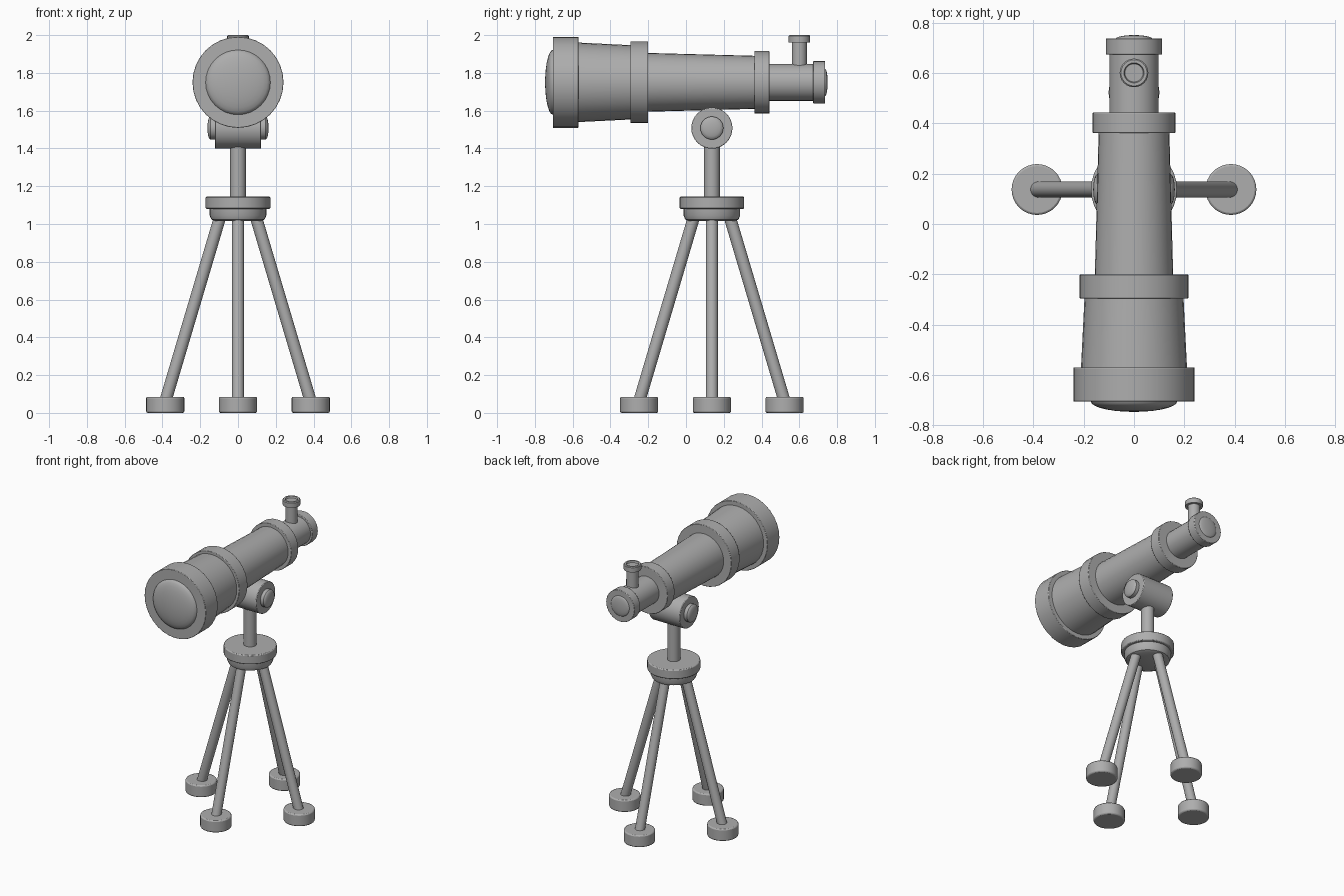
import bpy, bmesh, math
from mathutils import Vector

cube = bpy.data.objects.get("Cube")
if cube:
    bpy.data.objects.remove(cube, do_unlink=True)

grey = bpy.data.materials.new("plain_grey")
grey.use_nodes = True
colour = (0.42, 0.42, 0.42, 1)
grey.diffuse_color = colour
grey.node_tree.nodes["Principled BSDF"].inputs["Base Color"].default_value = colour

STAND_Y = 0.137
TUBE_Z = 1.75


def lathe(name, profile, origin=(0, 0, 0), axis=(0, 0, 1), sides=32, bevel=0):
    """Spin (radius, height) points about an axis through origin."""
    bm = bmesh.new()
    turn = Vector((0, 0, 1)).rotation_difference(Vector(axis))
    rings = []
    for r, h in profile:
        count = sides if r > 0 else 1
        rings.append([bm.verts.new(turn @ Vector((r * math.cos(a), r * math.sin(a), h)) + Vector(origin))
                      for a in (math.tau * i / sides for i in range(count))])
    for low, high in zip(rings, rings[1:]):
        for i in range(sides):
            j = (i + 1) % sides
            corners = [low[i % len(low)], low[j % len(low)], high[j % len(high)], high[i % len(high)]]
            bm.faces.new(list(dict.fromkeys(corners)))
    for ring in (rings[0], rings[-1]):
        if len(ring) > 1:
            bm.faces.new(ring)
    bmesh.ops.recalc_face_normals(bm, faces=bm.faces)
    mesh = bpy.data.meshes.new(name)
    bm.to_mesh(mesh)
    bm.free()
    mesh.materials.append(grey)
    obj = bpy.data.objects.new(name, mesh)
    bpy.context.collection.objects.link(obj)
    if bevel:
        mod = obj.modifiers.new("soft_edge", 'BEVEL')
        mod.width = bevel
        mod.segments = 2
        mod.limit_method = 'ANGLE'
        mod.angle_limit = math.radians(50)
    bpy.ops.object.select_all(action='DESELECT')
    obj.select_set(True)
    bpy.context.view_layer.objects.active = obj
    bpy.ops.object.shade_smooth_by_angle(angle=math.radians(35))
    return obj


def dome(radius, height, base, steps=7):
    """Quarter-ellipse profile closing at the axis."""
    pts = [(radius * math.cos(t), base + height * math.sin(t))
           for t in (math.pi / 2 * i / steps for i in range(steps))]
    return pts + [(0, base + height)]


# Optical tube, running front to back
tube = dict(origin=(0, 0, TUBE_Z), axis=(0, 1, 0))
lathe("front_tube", [(0.211, -0.58), (0.196, -0.28)], **tube)
lathe("main_tube", [(0.156, -0.22), (0.14, 0.38)], **tube)
lathe("eyepiece_tube", [(0.098, 0.42), (0.098, 0.69)], **tube)
for name, r, start, end in (("objective_ring", 0.241, -0.705, -0.57),
                            ("middle_ring", 0.216, -0.295, -0.2),
                            ("rear_ring", 0.165, 0.362, 0.442),
                            ("eyepiece_ring", 0.112, 0.673, 0.737)):
    lathe(name, [(r, start), (r, end)], bevel=0.003, **tube)

# Curved lenses
lathe("objective_lens", dome(0.172, 0.042, 0.704), (0, 0, TUBE_Z), (0, -1, 0))
lathe("eyepiece_lens", dome(0.072, 0.014, 0.736), **tube)

# Upright knob with a recessed top
lathe("knob_stem", [(0.04, 1.82), (0.04, 1.97)], (0, 0.6, 0), sides=24)
lathe("knob_cap", [(0.057, 1.962), (0.057, 1.995), (0.052, 2.0), (0.04, 2.0), (0.036, 1.99), (0, 1.99)],
      (0, 0.6, 0), sides=24)

# Tilting pivot with a domed bolt on each side
pivot = (0, STAND_Y, 1.508)
lathe("pivot_barrel", [(0.109, -0.122), (0.109, 0.122)], pivot, (1, 0, 0), bevel=0.004)
for side, name in ((1, "left_bolt"), (-1, "right_bolt")):
    lathe(name, [(0.061, 0.1)] + dome(0.061, 0.016, 0.146, 4), pivot, (side, 0, 0), sides=24)

# Column and mounting plates
stand = (0, STAND_Y, 0)
lathe("column", [(0.042, 1.12), (0.042, 1.46)], stand, sides=24)
lathe("upper_plate", [(0.171, 1.08), (0.171, 1.145)], stand, bevel=0.006)
lathe("lower_plate", [(0.12, 1.015), (0.141, 1.024), (0.15, 1.045), (0.15, 1.09)], stand)

# Four splayed legs with round feet
for i, name in enumerate(("left", "back", "right", "front")):
    a = math.pi / 2 * i
    out = Vector((math.cos(a), math.sin(a), 0))
    top = out * 0.094 + Vector((0, STAND_Y, 1.04))
    foot = out * 0.385 + Vector((0, STAND_Y, 0))
    bottom = foot + Vector((0, 0, 0.06))
    lathe(name + "_leg", [(0.032, 0), (0.032, (top - bottom).length)], bottom, top - bottom, sides=20)
    lathe(name + "_foot", [(0.101, 0), (0.101, 0.085)], foot, bevel=0.008)
